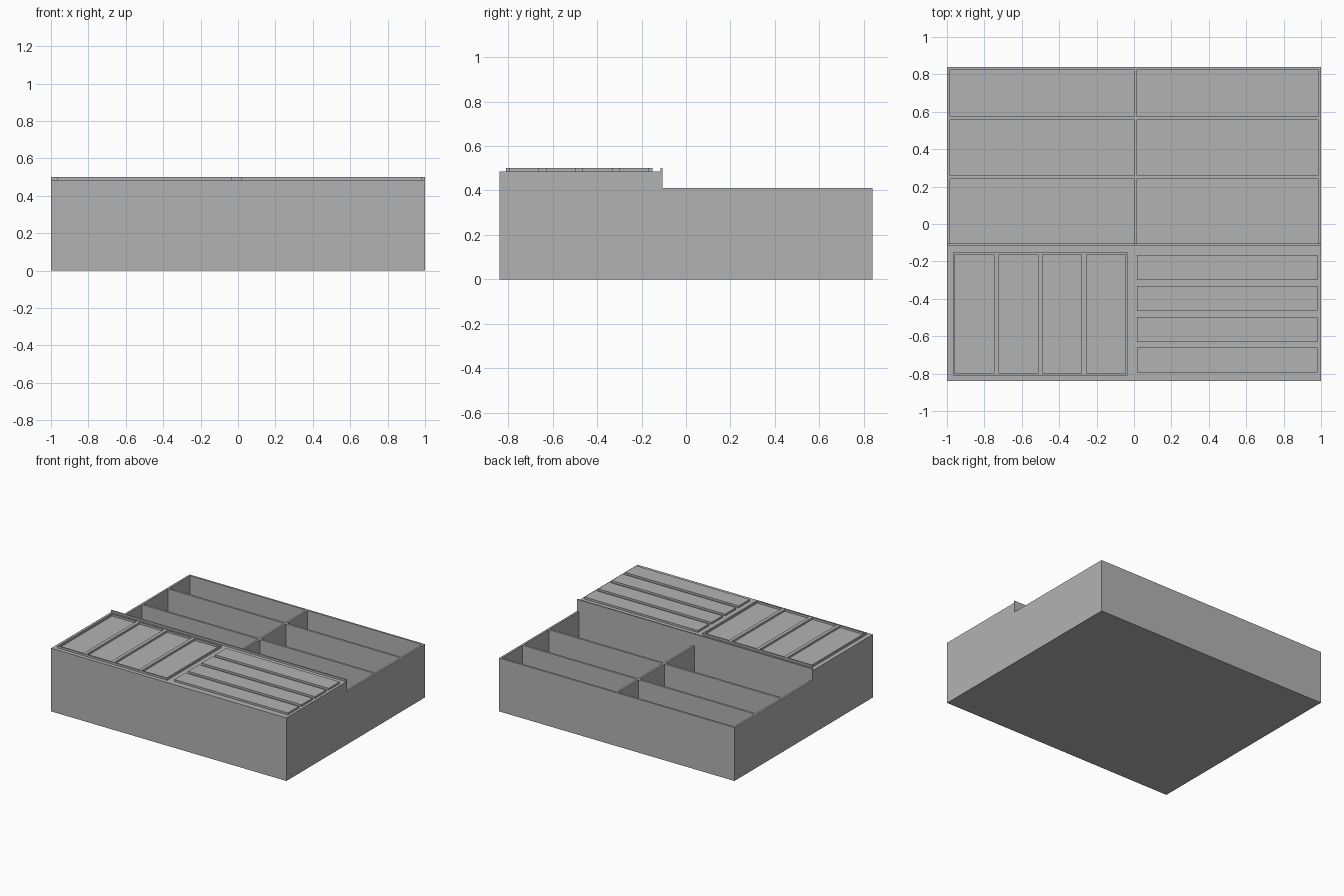
import bpy
import bmesh

cube = bpy.data.objects.get("Cube")
if cube:
    bpy.data.objects.remove(cube, do_unlink=True)

# Single plain grey
grey = bpy.data.materials.new("plain_grey")
grey.use_nodes = True
GREY = (0.45, 0.45, 0.45, 1)
grey.diffuse_color = GREY
grey.node_tree.nodes["Principled BSDF"].inputs["Base Color"].default_value = GREY


def finish(name, bm):
    bmesh.ops.recalc_face_normals(bm, faces=bm.faces[:])
    mesh = bpy.data.meshes.new(name)
    bm.to_mesh(mesh)
    bm.free()
    mesh.materials.append(grey)
    obj = bpy.data.objects.new(name, mesh)
    bpy.context.collection.objects.link(obj)
    return obj


def boxes(name, spans):
    """One object of boxes, each given as (x range, y range, z range)."""
    bm = bmesh.new()
    for span in spans:
        verts = bmesh.ops.create_cube(bm, size=1)["verts"]
        for v in verts:
            for i, (low, high) in enumerate(span):
                v.co[i] = low if v.co[i] < 0 else high
    return finish(name, bm)


def extrude_x(name, profile, x0, x1):
    """Solid made from a side profile of (y, z) points."""
    bm = bmesh.new()
    face = bm.faces.new([bm.verts.new((x0, y, z)) for y, z in profile])
    out = bmesh.ops.extrude_face_region(bm, geom=[face])["geom"]
    moved = [g for g in out if isinstance(g, bmesh.types.BMVert)]
    bmesh.ops.translate(bm, verts=moved, vec=(x1 - x0, 0, 0))
    return finish(name, bm)


def cut(obj, spans):
    """Cut pockets out of an object and discard the cutter."""
    cutter = boxes("cutter", spans)
    cutter.hide_render = True
    mod = obj.modifiers.new("pockets", 'BOOLEAN')
    mod.operation = 'DIFFERENCE'
    mod.solver = 'EXACT'
    mod.object = cutter
    bpy.context.view_layer.objects.active = obj
    bpy.ops.object.modifier_apply(modifier=mod.name)
    bpy.data.objects.remove(cutter, do_unlink=True)


DECK, RIM, TOP = 0.485, 0.41, 0.5
LIP_FRONT, STEP = -0.115, -0.105

# Stepped case with a thin lip between the front deck and the rear tray
case = extrude_x("case", [(-0.84, 0), (0.84, 0), (0.84, RIM), (STEP, RIM), (STEP, TOP),
                          (LIP_FRONT, TOP), (LIP_FRONT, DECK), (-0.84, DECK)], -1, 1)

# Rear compartments: three rows of two
columns = [(-0.985, 0), (0.015, 0.985)]
rows = [(STEP, 0.243), (0.259, 0.559), (0.575, 0.825)]
cut(case, [(x, y, (0.015, RIM + 0.03)) for x in columns for y in rows])

# Left deck frame with four upright pockets
frame = boxes("pocket_frame", [((-0.967, -0.035), (-0.81, -0.15), (DECK, TOP))])
pockets = []
for i in range(4):
    x = -0.957 + i * 0.2345
    pockets.append(((x, x + 0.208), (-0.8, -0.162), (DECK - 0.01, TOP + 0.02)))
cut(frame, pockets)

# Right deck: four long raised slats
slats = []
for i in range(4):
    y = -0.795 + i * 0.165
    slats.append(((0.015, 0.98), (y, y + 0.134), (DECK, TOP)))
boxes("raised_slats", slats)
